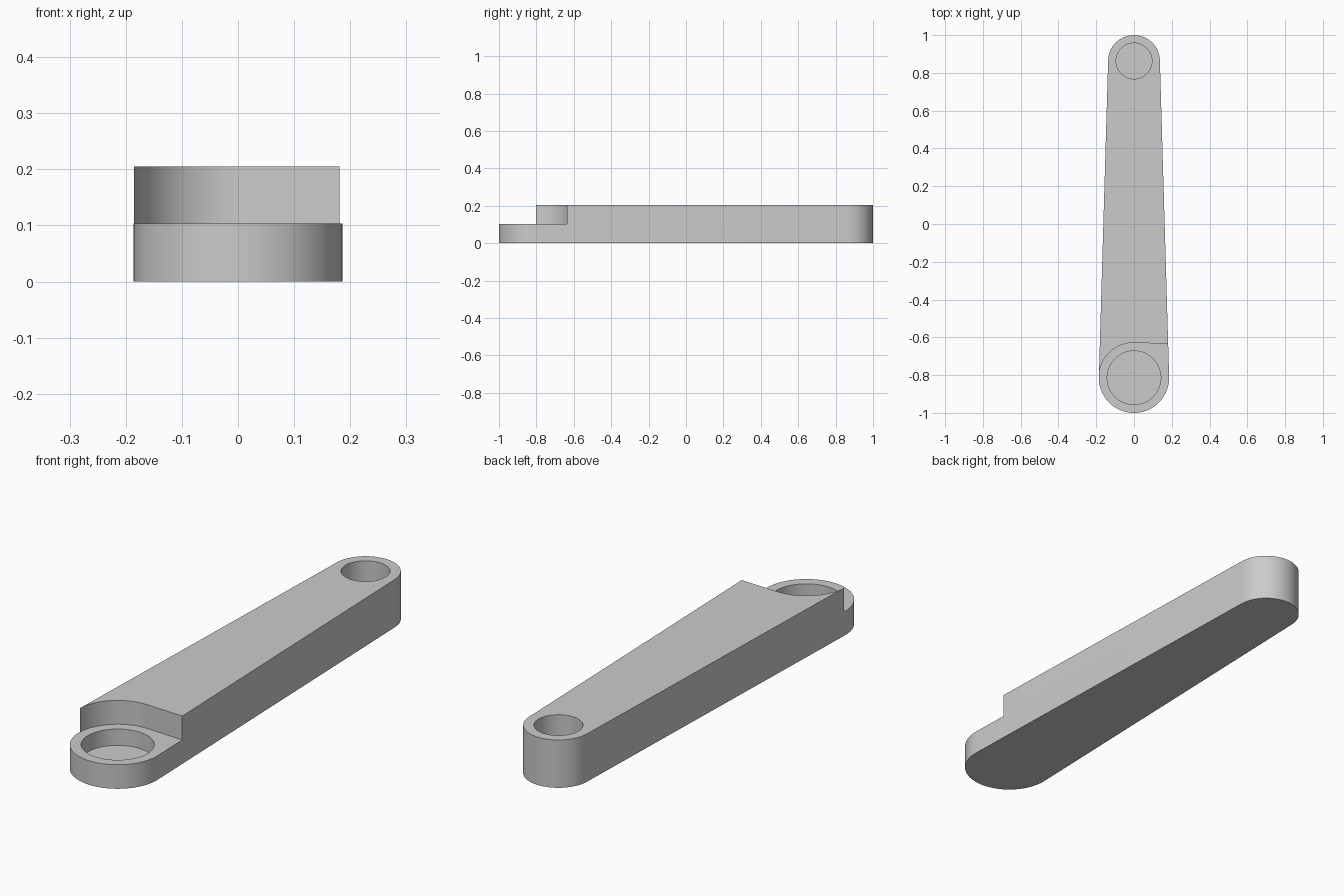
import bpy, bmesh, math

cube = bpy.data.objects.get("Cube")
if cube:
    bpy.data.objects.remove(cube, do_unlink=True)

# Main dimensions
BIG_Y, BIG_R, BIG_HOLE = -0.814, 0.186, 0.142
SMALL_Y, SMALL_R, SMALL_HOLE = 0.863, 0.137, 0.095
HEIGHT, LEDGE, FLOOR = 0.205, 0.103, 0.033

grey = bpy.data.materials.new("plain grey")
grey.use_nodes = True
colour = (0.6, 0.6, 0.6, 1)
grey.diffuse_color = colour
grey.node_tree.nodes["Principled BSDF"].inputs["Base Color"].default_value = colour


def arc(cy, r, start, end, steps=48):
    """Points on a circle centred on the long axis, angles in degrees."""
    angles = [math.radians(start + (end - start) * i / steps) for i in range(steps + 1)]
    return [(r * math.cos(a), cy + r * math.sin(a)) for a in angles]


def prism(name, outline, z0, z1):
    """Upright solid from a counter-clockwise outline."""
    bm = bmesh.new()
    base = bm.faces.new([bm.verts.new((x, y, z0)) for x, y in outline])
    top = bmesh.ops.extrude_face_region(bm, geom=[base], use_keep_orig=True)["geom"]
    bmesh.ops.translate(bm, vec=(0, 0, z1 - z0),
                        verts=[v for v in top if isinstance(v, bmesh.types.BMVert)])
    bmesh.ops.recalc_face_normals(bm, faces=bm.faces)
    mesh = bpy.data.meshes.new(name)
    bm.to_mesh(mesh)
    bm.free()
    mesh.materials.append(grey)
    obj = bpy.data.objects.new(name, mesh)
    bpy.context.collection.objects.link(obj)
    return obj


# Tapered arm: two round ends joined by their tangents
tilt = math.degrees(math.asin((BIG_R - SMALL_R) / (SMALL_Y - BIG_Y)))
arm = prism("tapered_arm",
            arc(SMALL_Y, SMALL_R, tilt, 180 - tilt)
            + arc(BIG_Y, BIG_R, 180 - tilt, 360 + tilt), 0, HEIGHT)

# Step over the wide end: a round shoulder running into a straight one
step = prism("step_cutter",
             arc(BIG_Y, BIG_R + 0.0001, 87.4, 180)
             + [(-0.3, BIG_Y), (-0.3, -1.1), (0.3, -1.1), (0.3, -0.641)],
             LEDGE, HEIGHT + 0.1)

# Blind round sockets at both ends
sockets = [prism(name, arc(cy, r, 0, 360, 96)[:-1], FLOOR, HEIGHT + 0.1)
           for name, cy, r in (("wide_socket_cutter", BIG_Y, BIG_HOLE),
                               ("narrow_socket_cutter", SMALL_Y, SMALL_HOLE))]

cutters = [step] + sockets
for cutter in cutters:
    mod = arm.modifiers.new(cutter.name, 'BOOLEAN')
    mod.operation = 'DIFFERENCE'
    mod.solver = 'EXACT'
    mod.object = cutter
    cutter.hide_render = True

# Apply the cuts and remove the cutters
bpy.ops.object.select_all(action='DESELECT')
arm.select_set(True)
bpy.context.view_layer.objects.active = arm
for cutter in cutters:
    bpy.ops.object.modifier_apply(modifier=cutter.name)
for cutter in cutters:
    bpy.data.objects.remove(cutter, do_unlink=True)

bpy.ops.object.shade_smooth_by_angle(angle=math.radians(30))
